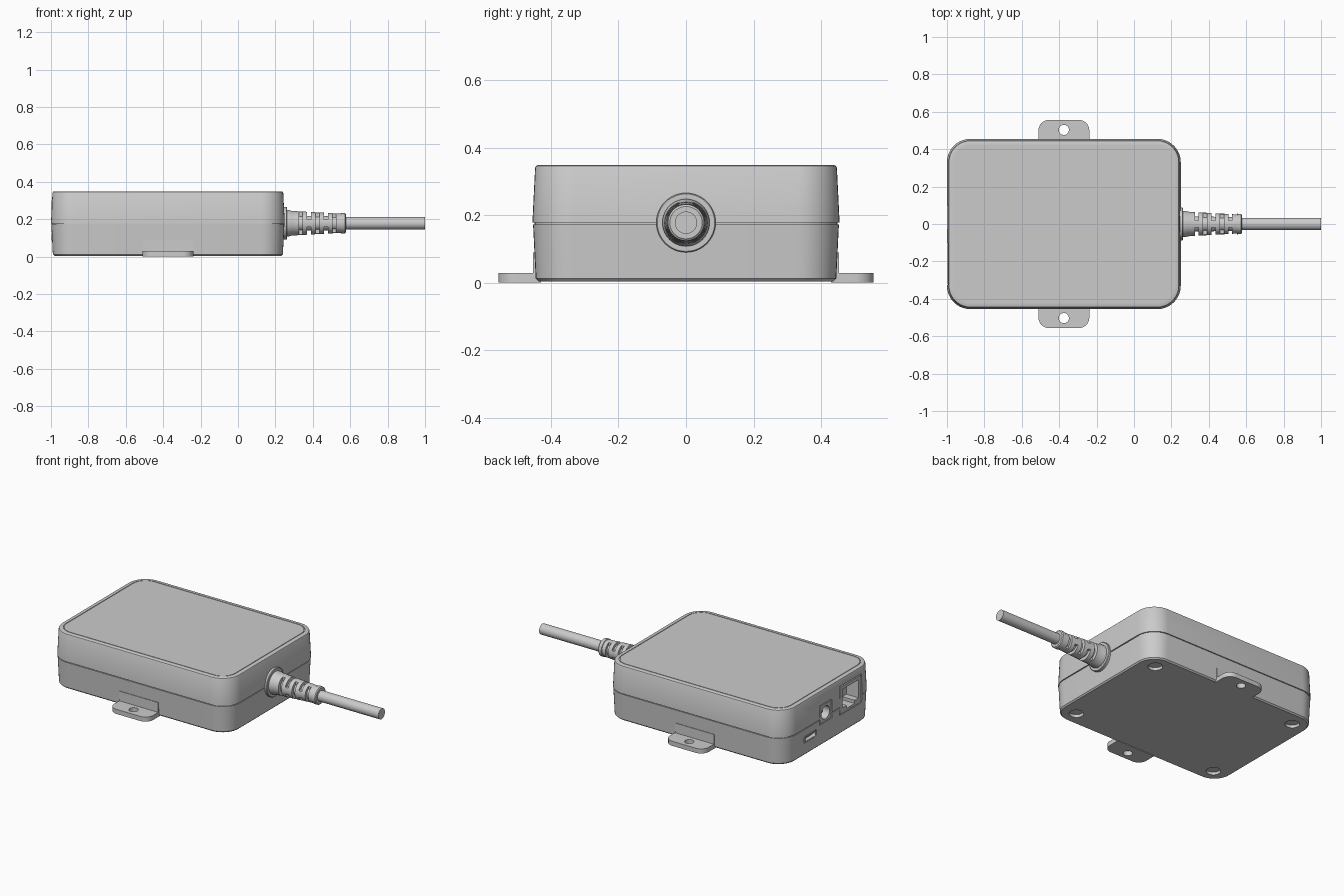
import bpy, bmesh, math
from mathutils import Matrix, Vector

if "Cube" in bpy.data.objects:
    bpy.data.objects.remove(bpy.data.objects["Cube"])

grey = bpy.data.materials.new("plain grey")
grey.use_nodes = True
GREY = (0.6, 0.6, 0.6, 1)
grey.diffuse_color = GREY
grey.node_tree.nodes["Principled BSDF"].inputs["Base Color"].default_value = GREY

CX, HX, HY, AXIS_Z = -0.375, 0.625, 0.455, 0.178


def finish(bm, name, smooth=True):
    bmesh.ops.recalc_face_normals(bm, faces=bm.faces)
    me = bpy.data.meshes.new(name)
    bm.to_mesh(me)
    bm.free()
    ob = bpy.data.objects.new(name, me)
    bpy.context.collection.objects.link(ob)
    me.materials.append(grey)
    if smooth:
        shade(ob)
    return ob


def shade(ob):
    bpy.ops.object.select_all(action='DESELECT')
    ob.select_set(True)
    bpy.context.view_layer.objects.active = ob
    bpy.ops.object.shade_smooth_by_angle(angle=math.radians(30))


def rounded(hx, hy, r, n=10):
    """Outline of a rounded rectangle around the origin."""
    pts = []
    for k, (sx, sy) in enumerate(((1, 1), (-1, 1), (-1, -1), (1, -1))):
        for i in range(n + 1):
            a = math.pi / 2 * (k + i / n)
            pts.append((sx * (hx - r) + r * math.cos(a), sy * (hy - r) + r * math.sin(a)))
    return pts


def loft(name, rings, smooth=True):
    """Skin a list of equal-length point rings and cap both ends."""
    bm = bmesh.new()
    loops = [[bm.verts.new(p) for p in ring] for ring in rings]
    for a, b in zip(loops, loops[1:]):
        for i in range(len(a)):
            j = (i + 1) % len(a)
            bm.faces.new((a[i], a[j], b[j], b[i]))
    bm.faces.new(loops[0][::-1])
    bm.faces.new(loops[-1])
    return finish(bm, name, smooth)


def turned(name, profile, y=0, z=AXIS_Z, n=40):
    """Solid of revolution along x from (x, radius) pairs."""
    ang = [2 * math.pi * i / n for i in range(n)]
    return loft(name, [[(x, y + r * math.cos(a), z + r * math.sin(a)) for a in ang]
                       for x, r in profile])


def upright(name, x, y, z, depth, hy, hz, r=0.004):
    """Rounded plate facing -x, from x to x + depth."""
    out = rounded(hy, hz, r, 4)
    return loft(name, [[(px, y + u, z + v) for u, v in out] for px in (x, x + depth)])


def box(name, lo, hi):
    bm = bmesh.new()
    lo, hi = Vector(lo), Vector(hi)
    bmesh.ops.create_cube(bm, size=1, matrix=Matrix.Translation((lo + hi) / 2)
                          @ Matrix.Diagonal((*(hi - lo), 1)))
    return finish(bm, name, False)


def cylinder_z(name, x, y, z0, z1, r, n=32):
    ring = [(x + r * math.cos(2 * math.pi * i / n), y + r * math.sin(2 * math.pi * i / n))
            for i in range(n)]
    return loft(name, [[(u, v, z) for u, v in ring] for z in (z0, z1)])


def cut(ob, cutters):
    for c in cutters:
        m = ob.modifiers.new("cut", 'BOOLEAN')
        m.operation, m.solver, m.object = 'DIFFERENCE', 'EXACT', c
    bpy.context.view_layer.update()
    me = bpy.data.meshes.new_from_object(ob.evaluated_get(bpy.context.evaluated_depsgraph_get()))
    ob.modifiers.clear()
    ob.data = me
    for c in cutters:
        bpy.data.objects.remove(c)
    shade(ob)


# Drafted case: (height, inset) steps with the seam and the top panel groove
steps = [(0.004, 0.018), (0.012, 0.010), (0.173, 0.002), (0.173, 0.007), (0.178, 0.007),
         (0.178, 0.0), (0.340, 0.008), (0.346, 0.011), (0.349, 0.018), (0.349, 0.035),
         (0.345, 0.035), (0.345, 0.039), (0.349, 0.039)]
case = loft("case", [[(CX + x, y, z) for x, y in rounded(HX - d, HY - d, 0.125 - d)]
                     for z, d in steps])

# Foot recesses underneath and port openings in the end wall
cutters = [cylinder_z("foot_cutter", CX + sx * 0.51, sy * 0.35, -0.02, 0.022, 0.042)
           for sx in (-1, 1) for sy in (-1, 1)]
cutters += [upright("network_cutter", -1.05, -0.215, 0.215, 0.17, 0.11, 0.09),
            upright("power_cutter", -1.05, 0.035, 0.2, 0.17, 0.062, 0.06),
            upright("data_cutter", -1.05, 0.185, 0.105, 0.12, 0.062, 0.022, 0.012)]
cut(case, cutters)

# Network socket: shell with a keyed opening and contact pins
X = -0.996
network = upright("network_socket", X, -0.215, 0.215, 0.11, 0.105, 0.085)
cut(network, [box("opening", (-1.05, -0.295, 0.165), (-0.91, -0.135, 0.28)),
              box("latch_slot", (-1.05, -0.255, 0.145), (-0.91, -0.175, 0.17))])
for i in range(8):
    y = -0.275 + i * 0.017
    box(f"network_contact_{i + 1}", (-0.97, y - 0.003, 0.262), (-0.905, y + 0.003, 0.27))

# Power socket with its centre pin
power = upright("power_socket", X, 0.035, 0.2, 0.11, 0.057, 0.055)
cut(power, [turned("power_hole", [(-1.05, 0.04), (-0.91, 0.04)], 0.035, 0.2)])
turned("power_pin", [(-0.975, 0.006), (-0.968, 0.012), (-0.905, 0.012)], 0.035, 0.2, 16)

# Small data socket
data = upright("data_socket", X, 0.185, 0.105, 0.06, 0.058, 0.019, 0.01)
cut(data, [upright("data_hole", -1.05, 0.185, 0.105, 0.1, 0.05, 0.013, 0.006)])
box("data_tongue", (-0.985, 0.15, 0.104), (-0.945, 0.22, 0.110))

# Mounting tabs with screw holes, and the upright pads behind them
for name, s in (("front", -1), ("back", 1)):
    out = rounded(0.136, 0.1, 0.055)
    tab = loft(f"{name}_mounting_tab", [[(CX + x, s * 0.456 + y, z) for x, y in out]
                                        for z in (0.0, 0.029)])
    cut(tab, [cylinder_z("screw_cutter", CX, s * 0.503, -0.1, 0.1, 0.027),
              box("inner_cutter", (CX - 0.2, s * 0.456 - 0.2 if s > 0 else -0.43, -0.1),
                  (CX + 0.2, 0.43 if s > 0 else -0.456 + 0.2, 0.1))])
    ys = sorted((s * 0.43, s * 0.4525))
    box(f"{name}_tab_pad", (CX - 0.136, ys[0], 0.005), (CX + 0.136, ys[1], 0.09))

# Cable entry: flange, slotted strain relief and cable
turned("cable_flange", [(0.235, 0.088), (0.259, 0.088), (0.262, 0.085)], n=48)
relief = turned("strain_relief", [(0.25, 0.07), (0.275, 0.07), (0.285, 0.066), (0.55, 0.051),
                                  (0.552, 0.055), (0.572, 0.054), (0.577, 0.048)])
slots = []
for i in range(5):
    x0 = 0.325 + i * 0.045
    for s in (-1, 1):
        a, b = sorted((s * 0.02, s * 0.1))
        if i % 2:
            lo, hi = (x0, -0.1, AXIS_Z + a), (x0 + 0.02, 0.1, AXIS_Z + b)
        else:
            lo, hi = (x0, a, AXIS_Z - 0.1), (x0 + 0.02, b, AXIS_Z + 0.1)
        slots.append(box("slot", lo, hi))
cut(relief, slots)
turned("relief_core", [(0.27, 0.042), (0.56, 0.036)])
turned("cable", [(0.55, 0.033), (1.0, 0.033)])
